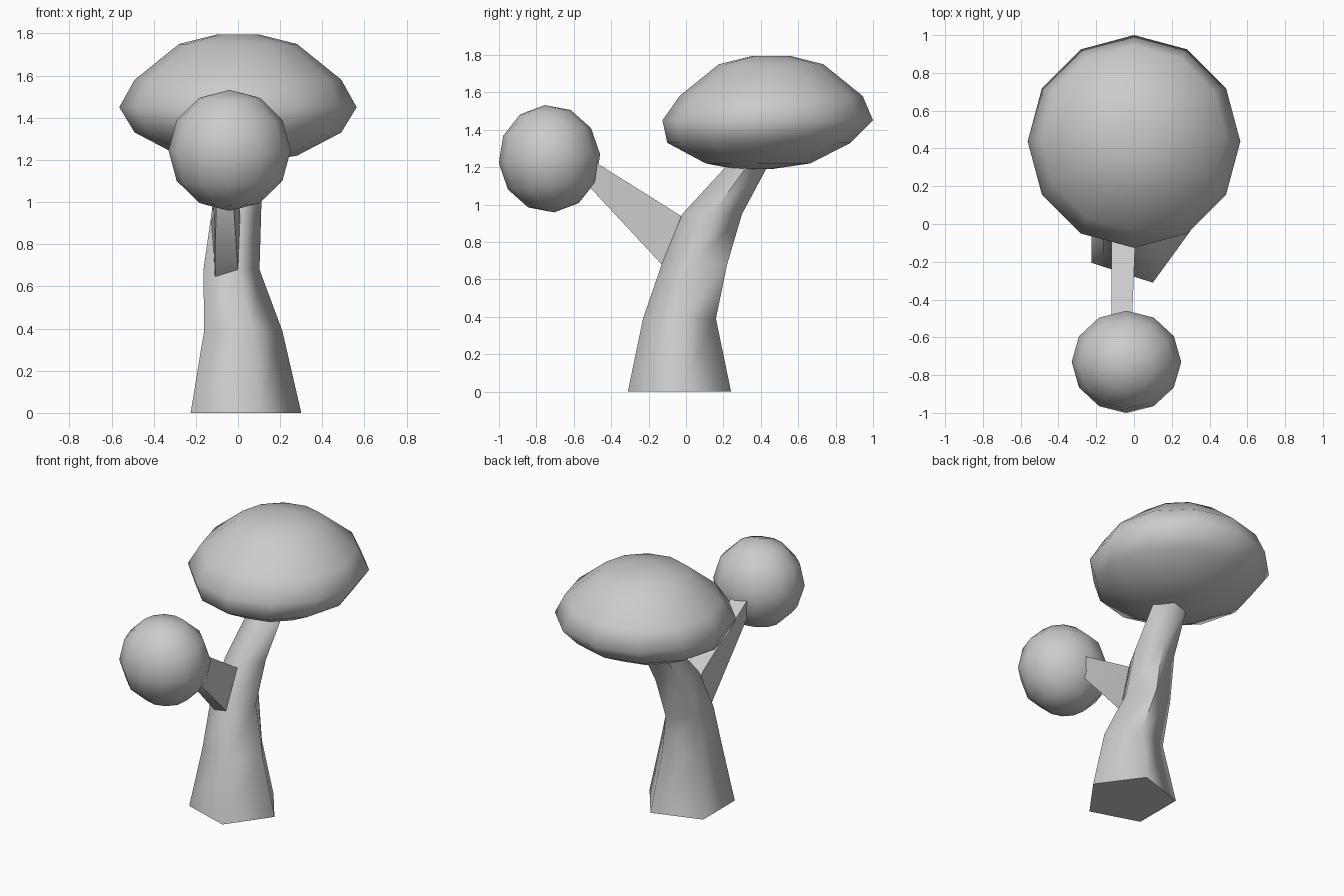
import bpy, bmesh
from math import pi, cos, sin, radians
from mathutils import Matrix

if "Cube" in bpy.data.objects:
    bpy.data.objects.remove(bpy.data.objects["Cube"])


def finish(bm, name, angle=75):
    bmesh.ops.recalc_face_normals(bm, faces=bm.faces)
    me = bpy.data.meshes.new(name)
    bm.to_mesh(me)
    bm.free()
    ob = bpy.data.objects.new(name, me)
    bpy.context.collection.objects.link(ob)
    bpy.ops.object.select_all(action='DESELECT')
    ob.select_set(True)
    bpy.context.view_layer.objects.active = ob
    bpy.ops.object.shade_smooth_by_angle(angle=radians(angle))
    return ob


def loft(name, rings):
    """Skin equal-length rings of points and cap both ends."""
    bm = bmesh.new()
    loops = [[bm.verts.new(p) for p in ring] for ring in rings]
    n = len(loops[0])
    for a, b in zip(loops, loops[1:]):
        for i in range(n):
            j = (i + 1) % n
            bm.faces.new((a[i], a[j], b[j], b[i]))
    bm.faces.new(loops[0])
    bm.faces.new(loops[-1])
    return finish(bm, name)


def ring(n, cx, cy, z, rx, ry):
    return [(cx + rx * cos(2 * pi * i / n), cy + ry * sin(2 * pi * i / n), z)
            for i in range(n)]


# Five-sided trunk leaning back into the large crown
trunk = [(0.01, -0.035, 0.0, 0.29, 0.29),
         (0.005, -0.035, 0.39, 0.205, 0.205),
         (-0.045, 0.045, 0.68, 0.147, 0.184),
         (-0.02, 0.14, 0.95, 0.13, 0.168),
         (0.0, 0.33, 1.21, 0.115, 0.115),
         (0.0, 0.37, 1.28, 0.11, 0.11)]
loft("trunk", [ring(5, *r) for r in trunk])

# Tapered side branch
loft("branch", [
    [(-0.13, 0.05, 0.89), (0.03, 0.05, 0.89), (0.01, -0.08, 0.63), (-0.11, -0.08, 0.63)],
    [(-0.12, -0.02, 0.935), (0.01, -0.02, 0.935), (0.0, -0.13, 0.68), (-0.11, -0.13, 0.68)],
    [(-0.12, -0.49, 1.23), (-0.01, -0.49, 1.23), (-0.03, -0.54, 1.12), (-0.10, -0.54, 1.12)],
])

# Large flattened crown: centre y, height, radius
crown = [(0.36, 1.19, 0.10), (0.385, 1.22, 0.28), (0.39, 1.33, 0.49),
         (0.437, 1.45, 0.563), (0.455, 1.58, 0.49), (0.455, 1.75, 0.28),
         (0.455, 1.795, 0.10)]
loft("large_crown", [ring(12, 0, y, z, r, r) for y, z, r in crown])

# Small round crown on the branch
bm = bmesh.new()
bmesh.ops.create_uvsphere(
    bm, u_segments=12, v_segments=6, radius=1,
    matrix=Matrix.Translation((-0.04, -0.73, 1.245))
    @ Matrix.Rotation(radians(5), 4, 'X')
    @ Matrix.Diagonal((0.29, 0.272, 0.288, 1)))
finish(bm, "small_crown")
